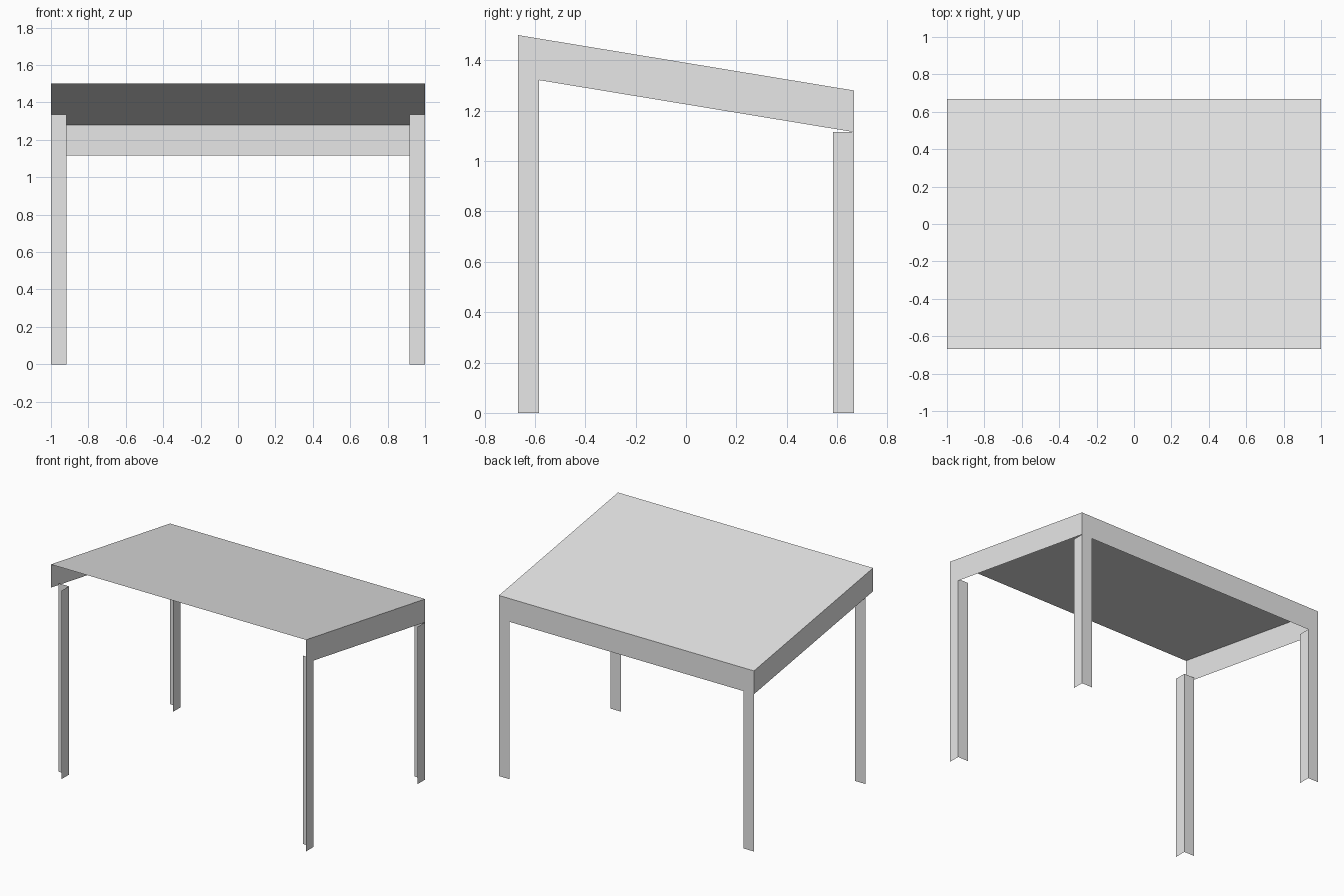
import bpy
from mathutils import Vector

cube = bpy.data.objects.get("Cube")
if cube:
    bpy.data.objects.remove(cube, do_unlink=True)

# Overall sizes
HALF_X, HALF_Y = 1.0, 0.667
FRONT_Z, BACK_Z = 1.5, 1.28
SKIRT = 0.165
LEG = 0.083

grey = bpy.data.materials.new("light_grey")
grey.use_nodes = True
grey.diffuse_color = (0.8, 0.8, 0.8, 1)
grey.node_tree.nodes["Principled BSDF"].inputs["Base Color"].default_value = (0.8, 0.8, 0.8, 1)


def sheet(name, *quads):
    """Thin sheet object made of four-cornered panels."""
    verts = [Vector(p) for quad in quads for p in quad]
    faces = [range(i, i + 4) for i in range(0, len(verts), 4)]
    mesh = bpy.data.meshes.new(name)
    mesh.from_pydata(verts, [], [tuple(f) for f in faces])
    mesh.materials.append(grey)
    obj = bpy.data.objects.new(name, mesh)
    bpy.context.collection.objects.link(obj)
    return obj


def upright(a, b, a_z, b_z):
    """Vertical panel between two plan points, each with a (low, high) range."""
    return [(*a, a_z[0]), (*b, b_z[0]), (*b, b_z[1]), (*a, a_z[1])]


front_range = (FRONT_Z - SKIRT, FRONT_Z)
back_range = (BACK_Z - SKIRT, BACK_Z)

# Sloping top sheet
sheet("roof", [(-HALF_X, -HALF_Y, FRONT_Z), (HALF_X, -HALF_Y, FRONT_Z),
               (HALF_X, HALF_Y, BACK_Z), (-HALF_X, HALF_Y, BACK_Z)])

# Skirts on the sides and back; the front stays open
sheet("left_skirt", upright((HALF_X, -HALF_Y), (HALF_X, HALF_Y), front_range, back_range))
sheet("right_skirt", upright((-HALF_X, HALF_Y), (-HALF_X, -HALF_Y), back_range, front_range))
sheet("back_skirt", upright((HALF_X, HALF_Y), (-HALF_X, HALF_Y), back_range, back_range))

# Angle-section legs, all turned the same way
for side, x in (("left", HALF_X), ("right", LEG - HALF_X)):
    for end, y, top in (("front", LEG - HALF_Y, front_range[0]),
                        ("back", HALF_Y, back_range[0])):
        z = (0, top)
        sheet(f"{end}_{side}_leg",
              upright((x, y - LEG), (x, y), z, z),
              upright((x, y), (x - LEG, y), z, z))
